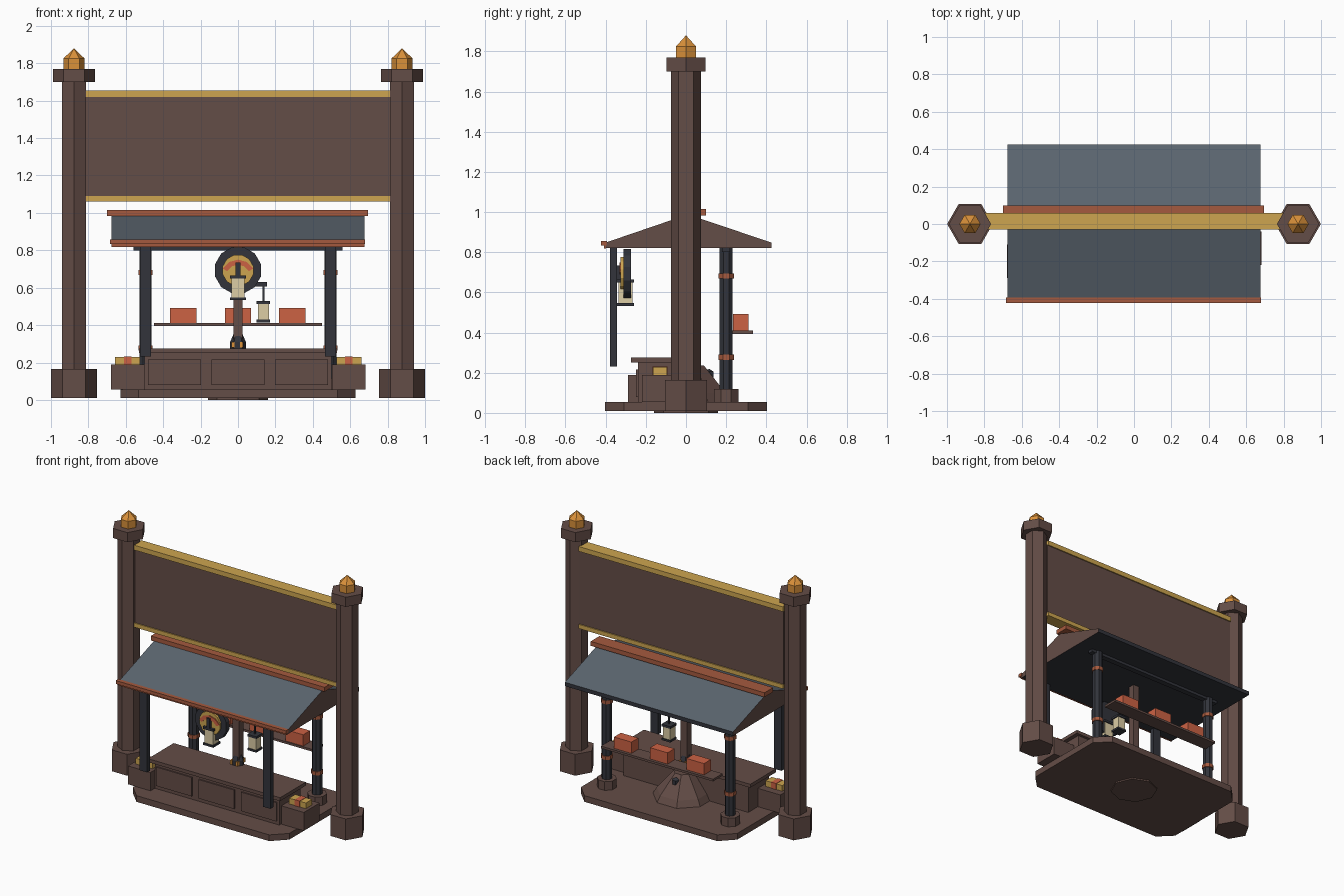
import bpy, bmesh, math

if "Cube" in bpy.data.objects:
    bpy.data.objects.remove(bpy.data.objects["Cube"])


def material(name, r, g, b):
    m = bpy.data.materials.new(name)
    lin = [((c / 255 + 0.055) / 1.055) ** 2.4 for c in (r, g, b)]
    m.diffuse_color = (*lin, 1)
    m.use_nodes = True
    m.node_tree.nodes["Principled BSDF"].inputs["Base Color"].default_value = m.diffuse_color
    return m


BROWN = material("dark brown wood", 100, 77, 71)
SLATE = material("slate roof", 91, 101, 111)
DARK = material("charcoal wood", 50, 52, 59)
GOLD = material("gold", 205, 165, 80)
TRIM = material("terracotta trim", 165, 90, 62)
RED = material("red goods", 204, 98, 68)
CREAM = material("cream paper", 220, 205, 165)
AMBER = material("amber glass", 218, 145, 58)


def finish(name, bm, *mats):
    bmesh.ops.recalc_face_normals(bm, faces=bm.faces)
    me = bpy.data.meshes.new(name)
    bm.to_mesh(me)
    bm.free()
    for m in mats:
        me.materials.append(m)
    ob = bpy.data.objects.new(name, me)
    bpy.context.collection.objects.link(ob)
    return ob


def extrude(name, pts, vec, *mats):
    """Closed polygon swept along a vector."""
    bm = bmesh.new()
    a = [bm.verts.new(p) for p in pts]
    b = [bm.verts.new([p[i] + vec[i] for i in range(3)]) for p in pts]
    bm.faces.new(a)
    bm.faces.new(b)
    for i in range(len(a)):
        j = (i + 1) % len(a)
        bm.faces.new((a[i], a[j], b[j], b[i]))
    return finish(name, bm, *mats)


def box(name, x0, x1, y0, y1, z0, z1, mat):
    pts = [(x0, y0, z0), (x1, y0, z0), (x1, y1, z0), (x0, y1, z0)]
    return extrude(name, pts, (0, 0, z1 - z0), mat)


def lathe(name, loc, profile, sides, mat, turn=0.0, along_y=False):
    """Faceted solid from (radius, height) pairs; turn is in degrees."""
    bm = bmesh.new()
    rings = []
    for r, h in profile:
        ring = []
        for i in range(sides if r > 0 else 1):
            t = math.tau * i / sides + math.radians(turn)
            c, s = r * math.cos(t), r * math.sin(t)
            p = (c, h, s) if along_y else (c, s, h)
            ring.append(bm.verts.new([loc[k] + p[k] for k in range(3)]))
        rings.append(ring)
    for a, b in zip(rings, rings[1:]):
        for i in range(sides):
            j = (i + 1) % sides
            if len(b) == 1:
                bm.faces.new((a[i], a[j], b[0]))
            else:
                bm.faces.new((a[i], a[j], b[j], b[i]))
    for ring in (rings[0], rings[-1]):
        if len(ring) > 2:
            bm.faces.new(ring)
    return finish(name, bm, mat)


def lantern(name, x, y, z0, z1, w):
    """Paper lantern with dark base and cap."""
    box(name + "_base", x - w, x + w, y - w, y + w, z0, z0 + 0.014, DARK)
    v = w * 0.82
    box(name + "_paper", x - v, x + v, y - v, y + v, z0 + 0.014, z1 - 0.016, CREAM)
    box(name + "_cap", x - w, x + w, y - w, y + w, z1 - 0.016, z1, DARK)


# tall gate pillars with caps and finials
for side, sx in (("left", -1), ("right", 1)):
    p = (sx * 0.877, 0, 0)
    lathe(side + "_pillar_base", p, [(0.122, 0.01), (0.122, 0.165)], 6, BROWN)
    lathe(side + "_pillar", p, [(0.075, 0.165), (0.075, 1.70)], 6, BROWN, 30)
    lathe(side + "_pillar_cap", p, [(0.113, 1.70), (0.113, 1.77)], 6, BROWN)
    lathe(side + "_finial", p, [(0.057, 1.77), (0.057, 1.825), (0, 1.88)], 6, AMBER)

# sign board with gold rails
box("sign_board", -0.82, 0.82, -0.022, 0.052, 1.08, 1.63, BROWN)
for name, z0, z1 in (("lower", 1.06, 1.09), ("upper", 1.62, 1.655)):
    box(name + "_gold_rail", -0.82, 0.82, -0.03, 0.06, z0, z1, GOLD)

# gabled roof: slopes slate, gable ends brown, underside and eaves dark
roof = extrude("roof", [(-0.675, y, z) for y, z in (
    (-0.40, 0.82), (0.425, 0.82), (0.425, 0.848), (0.01, 0.988), (-0.40, 0.848))],
    (1.35, 0, 0), SLATE, BROWN, DARK)
for f in roof.data.polygons:
    if abs(f.normal.x) > 0.5:
        f.material_index = 1
    elif f.normal.z < 0.5:
        f.material_index = 2
box("ridge_cap", -0.70, 0.695, 0.0, 0.10, 0.983, 1.015, TRIM)
box("front_eave_trim", -0.685, 0.68, -0.423, -0.393, 0.833, 0.857, TRIM)
box("front_eave_strip", -0.675, 0.675, -0.408, -0.398, 0.818, 0.833, TRIM)
box("back_beam", -0.56, 0.56, 0.18, 0.22, 0.80, 0.822, DARK)

# floor platform with cut corners, and its foot
X, Y, C = 0.628, 0.403, 0.095
extrude("floor", [(X, -Y + C, 0.01), (X, Y - C, 0.01), (X - C, Y, 0.01), (-X + C, Y, 0.01),
                  (-X, Y - C, 0.01), (-X, -Y + C, 0.01), (-X + C, -Y, 0.01), (X - C, -Y, 0.01)],
        (0, 0, 0.045), BROWN)
lathe("floor_foot", (0, 0, 0), [(0.16, 0.0), (0.16, 0.012)], 8, BROWN)

# stall posts
for side, x in (("left", -0.495), ("right", 0.495)):
    box(side + "_front_post", x - 0.03, x + 0.03, -0.378, -0.344, 0.232, 0.822, DARK)
    p = (x, 0.2, 0)
    lathe(side + "_back_post_base", p, [(0.066, 0.055), (0.066, 0.118)], 8, BROWN, 22.5)
    lathe(side + "_back_post", p, [(0.035, 0.118), (0.035, 0.822)], 8, DARK, 22.5)
    for k, z in enumerate((0.264, 0.668)):
        lathe(f"{side}_post_band_{k}", p, [(0.041, z), (0.041, z + 0.026)], 8, TRIM, 22.5)

# counter with three framed panels
box("counter_body", -0.50, 0.50, -0.24, 0.0, 0.055, 0.25, BROWN)
box("counter_top", -0.53, 0.53, -0.275, 0.02, 0.25, 0.275, BROWN)
for k, x in enumerate((-0.34, 0.0, 0.34)):
    box(f"counter_panel_{k}", x - 0.142, x + 0.142, -0.249, -0.24, 0.08, 0.217, BROWN)

# side crates with wrapped goods
for side, x, y in (("left", -0.59, -0.20), ("right", 0.593, -0.13)):
    box(side + "_crate", x - 0.09, x + 0.09, y - 0.09, y + 0.09, 0.055, 0.188, BROWN)
    box(side + "_gold_parcel", x - 0.067, x + 0.067, y - 0.035, y + 0.035, 0.188, 0.229, GOLD)
    box(side + "_parcel_band", x - 0.02, x + 0.02, y - 0.038, y + 0.038, 0.188, 0.232, RED)

# hearth mound behind the counter with an ember cage
lathe("hearth_mound", (0, 0.03, 0), [(0.205, 0.055), (0.18, 0.10), (0.065, 0.235)], 8, BROWN, 22.5)
lathe("ember_cage", (0, 0, 0), [(0.042, 0.235), (0.042, 0.31), (0.025, 0.35)], 6, DARK)
for k, x in enumerate((-0.026, 0.02)):
    box(f"ember_{k}", x - 0.008, x + 0.008, -0.044, 0.044, 0.28, 0.31, AMBER)
lathe("hearth_vent", (0.0, 0.115, 0), [(0.026, 0.16), (0.026, 0.205), (0, 0.22)], 6, DARK)

# centre post with lantern arm
box("centre_post", -0.025, 0.025, -0.025, 0.025, 0.235, 0.822, BROWN)
box("lantern_arm", 0.02, 0.155, -0.012, 0.012, 0.607, 0.63, DARK)
box("lantern_hook", 0.131, 0.141, -0.005, 0.005, 0.52, 0.61, DARK)
lantern("hanging_lantern", 0.136, 0.0, 0.415, 0.53, 0.036)

# round emblem with gold face and red fan, lantern in front
c = (0, 0, 0.693)
lathe("emblem_disc", c, [(0.127, -0.31), (0.127, -0.275)], 12, DARK, 15, True)
lathe("emblem_gold_face", c, [(0.085, -0.325), (0.085, -0.31)], 12, GOLD, 15, True)
fan = [(r * math.cos(t), -0.332, 0.655 + r * math.sin(t))
       for r, ts in ((0.095, (30, 60, 90, 120, 150)), (0.068, (150, 120, 90, 60, 30)))
       for t in map(math.radians, ts)]
extrude("emblem_red_fan", fan, (0, 0.008, 0), RED)
box("front_lantern_hook", -0.013, 0.013, -0.345, -0.325, 0.655, 0.735, DARK)
lantern("front_lantern", 0, -0.302, 0.533, 0.665, 0.042)

# back shelf with red boxes
box("back_shelf", -0.45, 0.45, 0.225, 0.333, 0.394, 0.41, BROWN)
for k, x in enumerate((-0.293, 0.0, 0.29)):
    box(f"shelf_box_{k}", x - 0.07, x + 0.07, 0.233, 0.312, 0.41, 0.492, RED)
